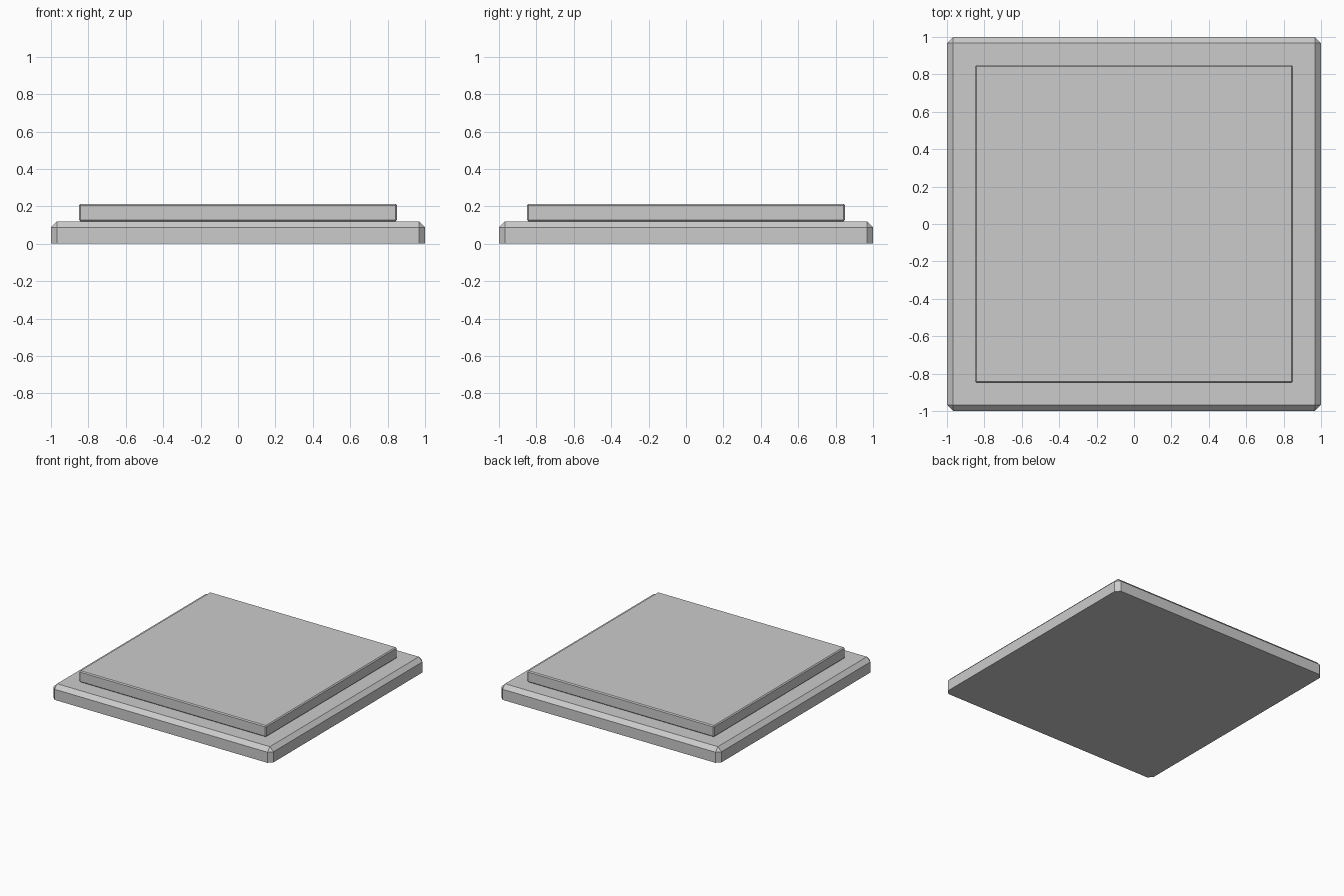
import bpy, bmesh

if "Cube" in bpy.data.objects:
    bpy.data.objects.remove(bpy.data.objects["Cube"])


def slab(name, half, z0, z1, bevel, segments, bevel_bottom):
    bm = bmesh.new()
    bmesh.ops.create_cube(bm, size=2)
    for v in bm.verts:
        v.co = (v.co.x * half, v.co.y * half, z1 if v.co.z > 0 else z0)
    edges = [e for e in bm.edges
             if bevel_bottom or any(v.co.z > z0 + 1e-5 for v in e.verts)]
    bmesh.ops.bevel(bm, geom=edges, offset=bevel, segments=segments,
                    profile=0.5, affect='EDGES')
    mesh = bpy.data.meshes.new(name)
    bm.to_mesh(mesh)
    bm.free()
    obj = bpy.data.objects.new(name, mesh)
    bpy.context.collection.objects.link(obj)
    return obj


# Wide base with chamfered top and corners, flat underside
slab("base_slab", 1.0, 0.0, 0.12, 0.033, 1, False)
# Smaller raised plate with fine edge bevel
slab("top_plate", 0.85, 0.12, 0.213, 0.008, 1, True)
